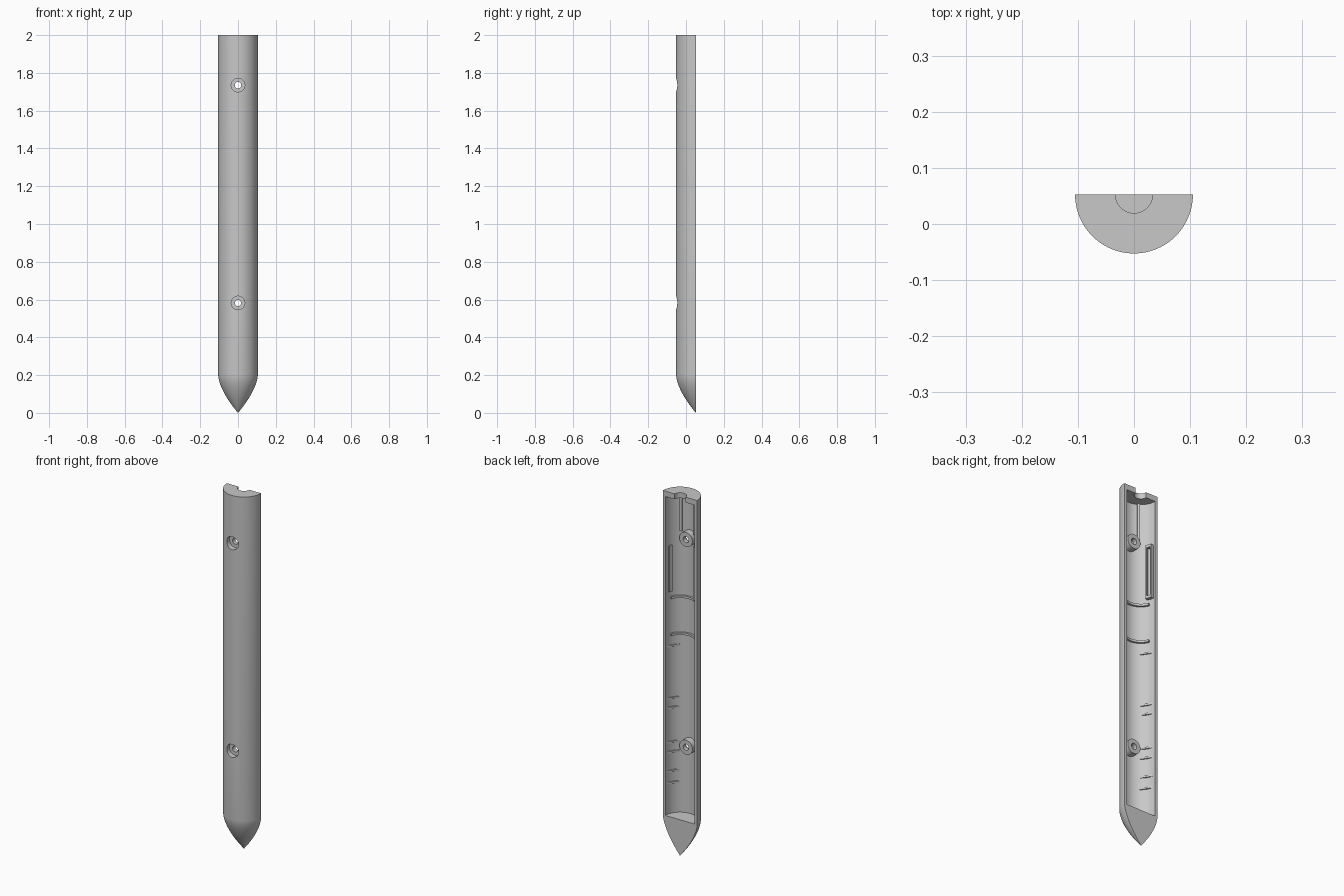
import bpy, bmesh, math
from mathutils import Matrix

if "Cube" in bpy.data.objects:
    bpy.data.objects.remove(bpy.data.objects["Cube"])

R, RI, AXIS = 0.105, 0.09, 0.0525   # outer radius, inner radius, y of the split plane
TIP, TOP = 0.2, 2.0

grey = bpy.data.materials.new("plain grey")
grey.use_nodes = True
grey.diffuse_color = (0.58, 0.58, 0.58, 1)
grey.node_tree.nodes["Principled BSDF"].inputs["Base Color"].default_value = (0.58, 0.58, 0.58, 1)


def finish(name, bm):
    bmesh.ops.recalc_face_normals(bm, faces=bm.faces)
    mesh = bpy.data.meshes.new(name)
    bm.to_mesh(mesh)
    bm.free()
    mesh.materials.append(grey)
    ob = bpy.data.objects.new(name, mesh)
    bpy.context.collection.objects.link(ob)
    return ob


def prism(name, points, z0, z1):
    """Extrude an outline, given relative to the tube axis, along z."""
    bm = bmesh.new()
    face = bm.faces.new([bm.verts.new((x, y + AXIS, z0)) for x, y in points])
    ext = bmesh.ops.extrude_face_region(bm, geom=[face])
    verts = [g for g in ext["geom"] if isinstance(g, bmesh.types.BMVert)]
    bmesh.ops.translate(bm, vec=(0, 0, z1 - z0), verts=verts)
    return finish(name, bm)


def arc(r, a0, a1, n=16):
    """Points on an arc; 0 degrees is +x and 90 degrees is the front."""
    angles = [math.radians(a0 + (a1 - a0) * i / n) for i in range(n + 1)]
    return [(r * math.cos(a), -r * math.sin(a)) for a in angles]


def sector(r0, r1, a0, a1, n=16):
    return arc(r1, a0, a1, n) + arc(r0, a1, a0, n)


def cylinder_y(name, r, y0, y1, z):
    bm = bmesh.new()
    place = Matrix.Translation((0, AXIS + (y0 + y1) / 2, z)) @ Matrix.Rotation(math.pi / 2, 4, "X")
    bmesh.ops.create_cone(bm, cap_ends=True, segments=40, radius1=r, radius2=r,
                          depth=abs(y1 - y0), matrix=place)
    return finish(name, bm)


def cut(ob, cutter):
    mod = ob.modifiers.new("cut", "BOOLEAN")
    mod.operation, mod.solver, mod.object = "DIFFERENCE", "EXACT", cutter
    bpy.context.view_layer.objects.active = ob
    bpy.ops.object.modifier_apply(modifier=mod.name)


def remove(*obs):
    for ob in obs:
        bpy.data.objects.remove(ob)


def smooth(ob):
    bpy.ops.object.select_all(action="DESELECT")
    ob.select_set(True)
    bpy.context.view_layer.objects.active = ob
    bpy.ops.object.shade_smooth_by_angle(angle=math.radians(25))


# Half-round body with a curved solid point
bm = bmesh.new()
steps, tip_rings = 48, 14
levels = [TIP * i / tip_rings for i in range(1, tip_rings + 1)] + [TOP]
rings = []
for z in levels:
    r = R * (1 - (1 - min(z / TIP, 1)) ** 1.6)
    rings.append([bm.verts.new((x, y + AXIS, z)) for x, y in arc(r, 0, 180, steps)])
point = bm.verts.new((0, AXIS, 0))
for i in range(steps):
    bm.faces.new((point, rings[0][i], rings[0][i + 1]))
for lo, hi in zip(rings, rings[1:]):
    for i in range(steps):
        bm.faces.new((lo[i], lo[i + 1], hi[i + 1], hi[i]))
bm.faces.new(rings[-1])
bm.faces.new([point] + [r[0] for r in rings] + [r[-1] for r in reversed(rings)])
body = finish("half_shell", bm)

# Hollow inside and cable notch in the top plate
open_back = [(-1, 0.02), (1, 0.02)]
for name, r, z0, z1 in (("cavity_cutter", RI, TIP, 1.97), ("notch_cutter", 0.033, 1.9, 2.1)):
    rim = [(sx * r, y) for sx, y in open_back]
    cutter = prism(name, arc(r, 0, 180, 48) + rim, z0, z1)
    cut(body, cutter)
    remove(cutter)

# Screw bosses, drilled and counterbored together with the shell
for label, z in (("lower", 0.582), ("upper", 1.735)):
    boss = cylinder_y(label + "_screw_boss", 0.04, -0.094, -0.052, z)
    bore = cylinder_y("bore_cutter", 0.017, -0.2, 0.0, z)
    counterbore = cylinder_y("counterbore_cutter", 0.036, -0.2, -0.076, z)
    for ob in (boss, body):
        cut(ob, bore)
        cut(ob, counterbore)
    remove(bore, counterbore)
    smooth(boss)
smooth(body)

EMBED = 0.097   # ribs sink into the wall up to this radius

# Cross ribs
for i, z in enumerate((1.195, 1.4)):
    smooth(prism(f"cross_rib_{i + 1}", sector(0.079, EMBED, 22, 158, 32), z - 0.006, z + 0.006))

# Short crescent ribs on both walls
for i, z in enumerate((0.371, 0.436, 0.542, 0.597, 0.788, 0.84, 1.13)):
    for side, a in (("left", 8), ("right", 122)):
        smooth(prism(f"{side}_short_rib_{i + 1}", arc(0.092, a, a + 50), z - 0.005, z + 0.005))

# Upright guide ribs below the top plate
for side, a in (("left", 58), ("right", 122)):
    prism(side + "_guide_rib", sector(0.078, EMBED, a - 5, a + 5, 4), 1.765, 1.975)

# Long bar on one wall, raised frame on the other
prism("left_wall_bar", sector(0.08, EMBED, 14, 27, 4), 1.435, 1.69)
for name, a0, a1, z0, z1 in (("frame_rear_bar", 168, 172, 1.43, 1.73),
                             ("frame_front_bar", 148, 152, 1.43, 1.73),
                             ("frame_lower_end", 148, 172, 1.43, 1.445),
                             ("frame_upper_end", 148, 172, 1.715, 1.73)):
    prism(name, sector(0.072, EMBED, a0, a1, 6), z0, z1)
